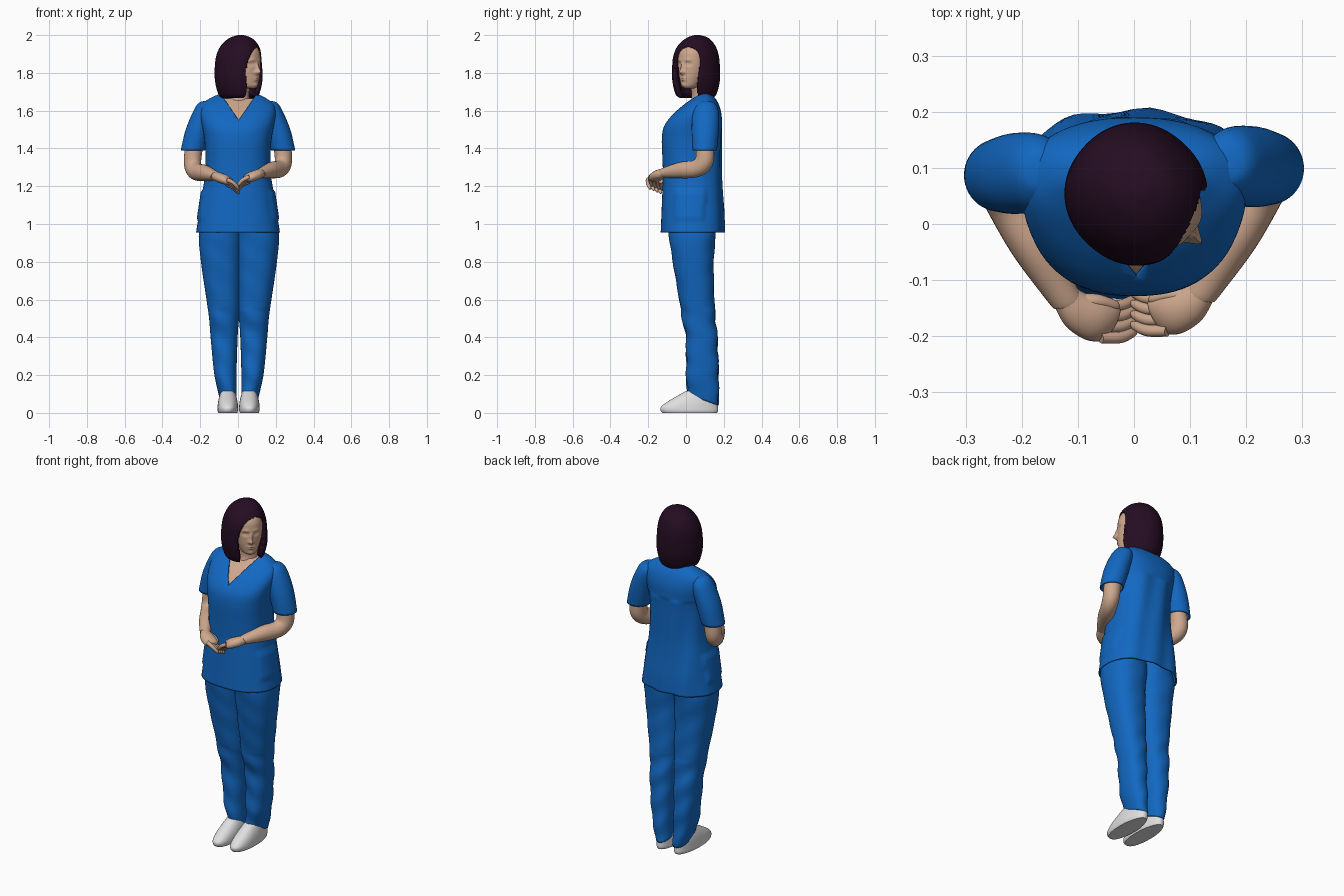
import bpy, bmesh, math
from mathutils import Vector, Matrix


def material(name, rgb):
    m = bpy.data.materials.new(name)
    m.diffuse_color = (*rgb, 1)
    return m


BLUE = material("scrub blue", (0.006, 0.138, 0.54))
SKIN = material("skin", (0.62, 0.39, 0.27))
HAIR = material("dark plum hair", (0.018, 0.004, 0.016))
WHITE = material("shoe white", (0.74, 0.74, 0.74))


def spline(rows, steps):
    """Catmull-Rom interpolation through rows of numbers."""
    out = []
    for i in range(len(rows) - 1):
        a, b, c, d = (rows[max(i - 1, 0)], rows[i], rows[i + 1], rows[min(i + 2, len(rows) - 1)])
        for s in range(steps):
            t = s / steps
            out.append([0.5 * (2 * q + (r - p) * t + (2 * p - 5 * q + 4 * r - w) * t * t
                               + (3 * q - p - 3 * r + w) * t ** 3) for p, q, r, w in zip(a, b, c, d)])
    return out + [list(rows[-1])]


def skin(name, rings, mat, caps=(True, True), thick=0, place=None):
    """Join rings of points into a surface."""
    bm = bmesh.new()
    vs = [[bm.verts.new(p) for p in ring] for ring in rings]
    n = len(vs[0])
    for lo, hi in zip(vs, vs[1:]):
        for i in range(n):
            j = (i + 1) % n
            bm.faces.new((lo[i], lo[j], hi[j], hi[i]))
    if caps[0]:
        bm.faces.new(vs[0][::-1])
    if caps[1]:
        bm.faces.new(vs[-1])
    me = bpy.data.meshes.new(name)
    bm.to_mesh(me)
    bm.free()
    ob = bpy.data.objects.new(name, me)
    bpy.context.collection.objects.link(ob)
    me.materials.append(mat)
    if place:
        me.transform(place)
    if thick:
        mod = ob.modifiers.new("thickness", 'SOLIDIFY')
        mod.thickness = thick
        mod.offset = -1
    return ob


def loft(name, rows, mat, n=48, e=2.0, steps=6, hook=None, **kw):
    """Rows are (z, x centre, half width, front y, back y), from the bottom up."""
    rings = []
    for z, cx, rx, f, b in spline(rows, steps):
        ring = []
        for i in range(n):
            t = 2 * math.pi * i / n
            c, s = math.cos(t), math.sin(t)
            p = Vector((cx + rx * math.copysign(abs(c) ** (2 / e), c),
                        (f + b) / 2 + (b - f) / 2 * math.copysign(abs(s) ** (2 / e), s), z))
            ring.append(hook(p) if hook else p)
        rings.append(ring)
    return skin(name, rings, mat, **kw)


def tube(name, pts, mat, n=20, steps=5):
    """Points are (x, y, z, sideways radius, vertical radius)."""
    path = spline(pts, steps)
    pos = [Vector(p[:3]) for p in path]
    u = (pos[-1] - pos[0]).cross(Vector((0, 0, 1))).normalized()
    rings = []
    for i, p in enumerate(pos):
        t = (pos[min(i + 1, len(pos) - 1)] - pos[max(i - 1, 0)]).normalized()
        v = t.cross(u).normalized()
        rings.append([p + u * path[i][3] * math.cos(a) + v * path[i][4] * math.sin(a)
                      for a in (2 * math.pi * k / n for k in range(n))])
    return skin(name, rings, mat)


def cut_away(ob, test, planes=()):
    """Split along planes, then delete the faces whose centre passes the test."""
    bm = bmesh.new()
    bm.from_mesh(ob.data)
    for co, no in planes:
        bmesh.ops.bisect_plane(bm, geom=bm.verts[:] + bm.edges[:] + bm.faces[:],
                               plane_co=co, plane_no=no)
    bad = [f for f in bm.faces if test(f.calc_center_median())]
    bmesh.ops.delete(bm, geom=bad, context='FACES')
    bm.to_mesh(ob.data)
    bm.free()


# Scrub top with side pockets, soft folds and a V neck
TORSO = [(0.955, 0, 0.222, -0.134, 0.203), (1.05, 0, 0.207, -0.13, 0.2),
         (1.15, 0, 0.192, -0.126, 0.192), (1.25, 0, 0.176, -0.122, 0.187),
         (1.35, 0, 0.172, -0.125, 0.187), (1.45, 0, 0.178, -0.128, 0.188),
         (1.52, 0, 0.19, -0.115, 0.19), (1.58, 0, 0.2, -0.07, 0.188),
         (1.63, 0, 0.192, -0.015, 0.175), (1.665, 0, 0.15, 0.03, 0.155),
         (1.69, 0.004, 0.098, 0.062, 0.128)]


def shirt_hook(p):
    if 1.02 < p.z < 1.17 and abs(p.x) > 0.13 and -0.06 < p.y < 0.1:
        p.x += math.copysign(0.008, p.x)
    if p.z < 1.5 and p.y > 0.1:
        p.y += 0.005 * math.sin(p.x * 45 + p.z * 7)
    return p


shirt = loft("scrub_top", TORSO, BLUE, n=72, e=2.4, hook=shirt_hook, caps=(False, False), thick=0.008)
SLOPE, VX, VZ = 0.68, 0.004, 1.55
cut_away(shirt, lambda c: c.y < 0.09 and abs(c.x - VX) < SLOPE * (c.z - VZ),
         [((VX, 0, VZ), (1, 0, -SLOPE)), ((VX, 0, VZ), (1, 0, SLOPE))])

# Skin under the V neck, and the neck
loft("chest", [(z, x, w - 0.014, f + 0.012, b - 0.014) for z, x, w, f, b in TORSO[5:10]],
     SKIN, e=2.4)
loft("neck", [(1.58, 0, 0.075, 0.0, 0.15), (1.64, 0.003, 0.062, 0.022, 0.145),
              (1.69, 0.006, 0.053, 0.03, 0.138), (1.78, 0.014, 0.053, 0.012, 0.12)], SKIN)

# Sleeves, arms and hands
for s, side in ((-1, "right"), (1, "left")):
    dy = 0.012 if s > 0 else 0.0
    dz = 0.015 if s > 0 else 0.0
    loft(side + "_sleeve", [(1.39, s * 0.239, 0.064, 0.022 + dy, 0.152 + dy),
                            (1.5, s * 0.211, 0.066, 0.018 + dy, 0.162 + dy),
                            (1.6, s * 0.177, 0.058, 0.025 + dy, 0.16 + dy),
                            (1.642, s * 0.168, 0.038, 0.055 + dy, 0.135 + dy),
                            (1.652, s * 0.16, 0.01, 0.085, 0.105)],
         BLUE, caps=(False, True), thick=0.007)

    def arm_point(x, y, z, a, b):
        return (s * x, y + dy, z + dz, a, b)

    tube(side + "_arm", [arm_point(*p) for p in (
        (0.21, 0.09, 1.52, 0.05, 0.05), (0.235, 0.09, 1.39, 0.047, 0.048),
        (0.24, 0.083, 1.315, 0.045, 0.05), (0.222, 0.04, 1.278, 0.043, 0.046),
        (0.178, -0.04, 1.27, 0.041, 0.043), (0.13, -0.122, 1.257, 0.03, 0.028),
        (0.118, -0.138, 1.252, 0.029, 0.025))], SKIN, n=28)
    tube(side + "_palm", [arm_point(*p) for p in (
        (0.13, -0.125, 1.257, 0.024, 0.022), (0.105, -0.152, 1.248, 0.034, 0.026),
        (0.07, -0.17, 1.235, 0.04, 0.026), (0.045, -0.178, 1.222, 0.036, 0.018),
        (0.038, -0.18, 1.218, 0.02, 0.008))], SKIN)
    for i in range(4):
        y, z = -0.202 + 0.019 * i, 1.236 - 0.008 * i
        tube(f"{side}_finger_{i + 1}", [arm_point(*p) for p in (
            (0.06, y, z, 0.011, 0.012), (0.025, y, z - 0.018, 0.0105, 0.0105),
            (0.004, y + 0.008, z - 0.04, 0.009, 0.009), (-0.004, y + 0.012, z - 0.052, 0.004, 0.004))],
            SKIN, n=12)
    tube(side + "_thumb", [arm_point(*p) for p in (
        (0.1, -0.14, 1.25, 0.016, 0.016), (0.065, -0.138, 1.245, 0.013, 0.013),
        (0.035, -0.145, 1.23, 0.01, 0.01), (0.027, -0.147, 1.226, 0.004, 0.004))], SKIN, n=12)


# Trousers with a hem raised at the front, and slip-on shoes
def leg_hook(p):
    low = max(0, 1 - (p.z - 0.04) / 0.16)
    p.z += low * (0.172 - p.y) * 0.35
    p.y += 0.004 * math.sin(p.z * 42 + p.x * 30) * (1 if p.z < 0.55 else 0.4)
    return p


def shoe_hook(p):
    if p.y > 0.05:
        mid = math.copysign(0.057, p.x - 0.003) + 0.003
        p.x = mid + (p.x - mid) * (1 - 1.2 * (p.y - 0.05))
    return p


LEG = [(0.04, 0.1, 0.012, 0.008, 0.172), (0.2, 0.13, 0.013, 0.002, 0.172),
       (0.4, 0.15, 0.007, 0.0, 0.165), (0.5, 0.158, 0.0, -0.02, 0.155),
       (0.6, 0.172, -0.006, -0.036, 0.15), (0.8, 0.201, -0.012, -0.07, 0.146),
       (0.95, 0.212, -0.02, -0.092, 0.158), (1.02, 0.18, -0.02, -0.09, 0.15)]
SHOE = [(0.0, 0.05, -0.125, 0.165), (0.012, 0.054, -0.134, 0.17), (0.03, 0.054, -0.133, 0.17),
        (0.055, 0.052, -0.105, 0.168), (0.085, 0.046, -0.055, 0.165), (0.115, 0.036, -0.002, 0.158)]
for s, side in ((-1, "right"), (1, "left")):
    loft(side + "_trouser_leg",
         [(z, s * (o + i) / 2 + 0.005, (o - i) / 2, f, b) for z, o, i, f, b in LEG],
         BLUE, e=2.3, steps=8, hook=leg_hook, caps=(False, True), thick=0.006)
    loft(side + "_shoe", [(z, s * 0.057 + 0.003, w, f, b) for z, w, f, b in SHOE],
         WHITE, e=2.3, hook=shoe_hook)

# Head, turned toward +x, with sculpted nose, eye sockets, brow and lips
TURN = Matrix.Translation((0.02, 0.055, 0)) @ Matrix.Rotation(math.radians(48), 4, 'Z')
FEATURES = [(0, 1.805, 0.011, 0.014, -0.024), (0, 1.83, 0.008, 0.02, -0.012),
            (0.013, 1.803, 0.007, 0.007, -0.007), (0.031, 1.848, 0.015, 0.01, 0.011),
            (0.03, 1.848, 0.009, 0.006, -0.005), (0.03, 1.868, 0.02, 0.008, -0.004),
            (0, 1.773, 0.02, 0.005, -0.006), (0, 1.762, 0.016, 0.005, -0.006),
            (0, 1.735, 0.015, 0.01, -0.005)]


def face_hook(p):
    if p.y < -0.03:
        x, z = abs(p.x), p.z
        for cx, cz, wx, wz, d in FEATURES:
            p.y += d * math.exp(-((x - cx) / wx) ** 2 - ((z - cz) / wz) ** 2)
    return p


loft("head", [(1.718, 0, 0.02, -0.088, -0.03), (1.732, 0, 0.042, -0.099, 0.0),
              (1.77, 0, 0.063, -0.106, 0.06), (1.81, 0, 0.075, -0.108, 0.085),
              (1.86, 0, 0.08, -0.109, 0.09), (1.91, 0, 0.077, -0.103, 0.09),
              (1.945, 0, 0.06, -0.08, 0.075), (1.968, 0, 0.025, -0.03, 0.03)],
     SKIN, n=96, e=2.1, steps=10, hook=face_hook, place=TURN)


# Bob haircut, open in front of the face
def face_opening(c):
    if c.y > -0.03 or c.z > 1.94:
        return False
    arch = max(0, (c.z - 1.81) / 0.13)
    width = 0.082 * math.sqrt(max(0, 1 - arch ** 2.4)) - max(0, 1.79 - c.z) * 0.18
    return abs(c.x - 0.004 - 0.02 * arch) < width


hair = loft("hair", [(1.668, -0.012, 0.09, -0.072, 0.098), (1.69, -0.012, 0.108, -0.095, 0.116),
                     (1.76, -0.012, 0.123, -0.112, 0.134), (1.84, -0.012, 0.121, -0.115, 0.136),
                     (1.9, -0.01, 0.111, -0.111, 0.129), (1.95, -0.006, 0.088, -0.09, 0.107),
                     (1.985, 0, 0.054, -0.05, 0.068), (2.0, 0, 0.015, -0.008, 0.022)],
            HAIR, n=128, e=2.15, steps=10, caps=(False, True), thick=0.028)
cut_away(hair, face_opening)
hair.data.transform(TURN)

# Smooth shading with sharp hems
for ob in bpy.context.collection.objects:
    bpy.ops.object.select_all(action='DESELECT')
    ob.select_set(True)
    bpy.context.view_layer.objects.active = ob
    bpy.ops.object.shade_smooth_by_angle(angle=math.radians(50))
